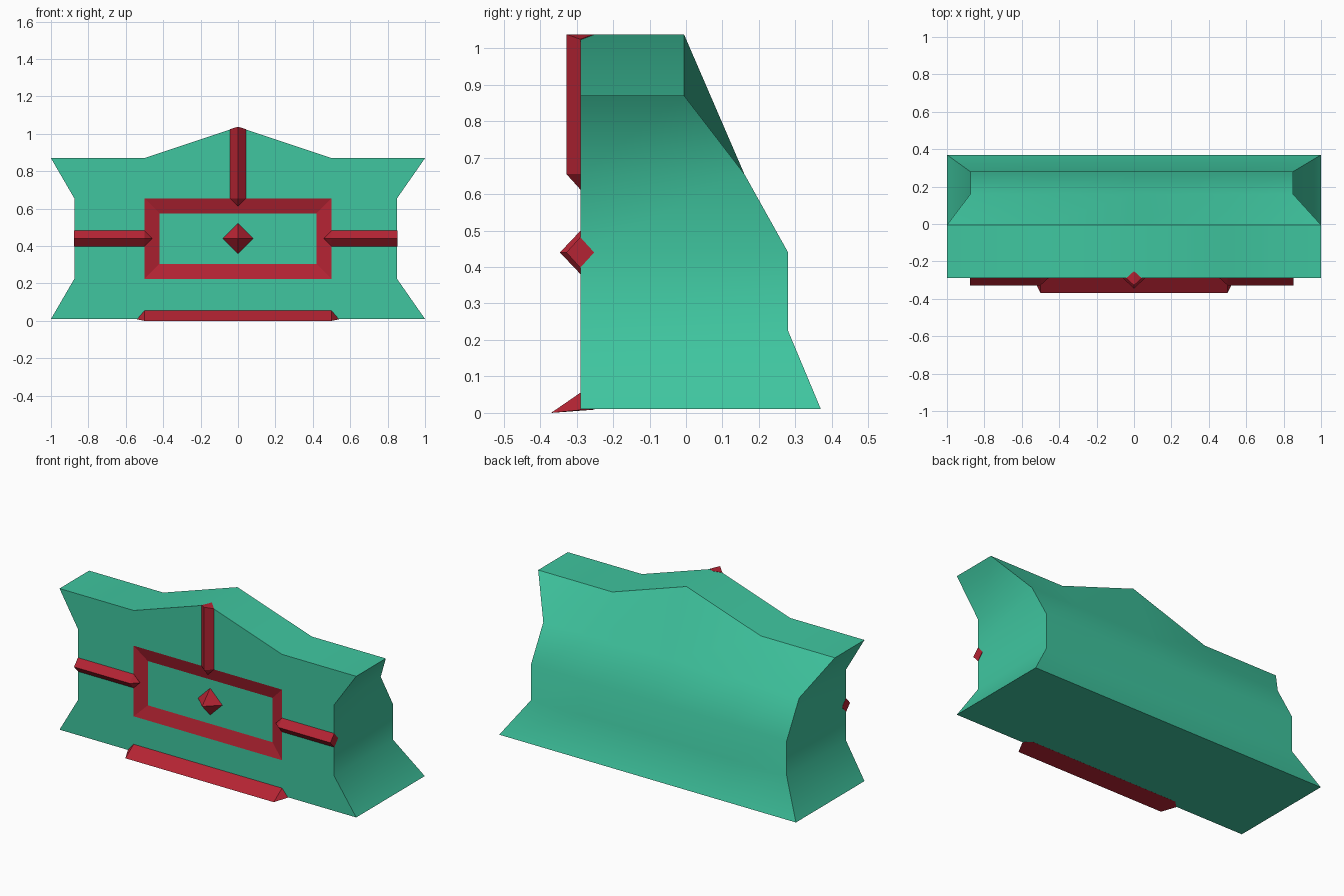
import bpy, bmesh, math
from mathutils import Vector

if "Cube" in bpy.data.objects:
    bpy.data.objects.remove(bpy.data.objects["Cube"])


def material(name, rgb):
    m = bpy.data.materials.new(name)
    m.diffuse_color = (*rgb, 1)
    m.use_nodes = True
    m.node_tree.nodes["Principled BSDF"].inputs["Base Color"].default_value = m.diffuse_color
    return m


GREEN = material("sea green", (0.05, 0.565, 0.35))
RED = material("deep red", (0.456, 0.017, 0.033))


def finish(bm, name, mats):
    mesh = bpy.data.meshes.new(name)
    bm.to_mesh(mesh)
    bm.free()
    for m in mats:
        mesh.materials.append(m)
    ob = bpy.data.objects.new(name, mesh)
    bpy.context.collection.objects.link(ob)
    return ob


# Main block: front and back grids joined into a closed shell
FRONT = -0.29
rows = [  # z, left x, right x, back y
    (0.01, -1, 1, 0.37), (0.225, -0.875, 0.85, 0.28), (0.44, -0.875, 0.85, 0.28),
    (0.655, -0.875, 0.85, 0.16), (0.87, -1, 1, -0.005)]
bm = bmesh.new()
F, B = [], []
for r, (z, xl, xr, yb) in enumerate(rows):
    xs = (xl, -0.5, 0, 0.5, xr)
    zs = [1.037 if r == 4 and c == 2 else z for c in range(5)]
    F.append([bm.verts.new((x, FRONT, h)) for x, h in zip(xs, zs)])
    B.append([bm.verts.new((x, yb, h)) for x, h in zip(xs, zs)])
panel = []
for r in range(4):
    for c in range(4):
        f = bm.faces.new((F[r][c], F[r][c + 1], F[r + 1][c + 1], F[r + 1][c]))
        if r in (1, 2) and c in (1, 2):
            panel.append(f)
        bm.faces.new((B[r][c + 1], B[r][c], B[r + 1][c], B[r + 1][c + 1]))
    for c in (0, 4):
        bm.faces.new((F[r][c], F[r + 1][c], B[r + 1][c], B[r][c]))
for c in range(4):
    for r in (0, 4):
        bm.faces.new((F[r][c], F[r][c + 1], B[r][c + 1], B[r][c]))
bmesh.ops.recalc_face_normals(bm, faces=bm.faces)

# Recessed panel with a red sloping frame
border = bmesh.ops.inset_region(bm, faces=panel, thickness=0.08, depth=-0.022,
                                use_even_offset=True)["faces"]
for f in border:
    f.material_index = 1
bm.normal_update()
for f in bm.faces:
    f.smooth = f.normal.y > -0.9
for e in bm.edges:
    e.smooth = e.calc_face_angle(0) < math.radians(45)
finish(bm, "block_body", [GREEN, RED])


# Red bars: convex hull of two cross-sections plus optional pointed tips
def hull(name, points):
    bm = bmesh.new()
    for p in points:
        bm.verts.new(p)
    bmesh.ops.convex_hull(bm, input=bm.verts)
    bmesh.ops.dissolve_limit(bm, angle_limit=0.01, verts=bm.verts, edges=bm.edges)
    bmesh.ops.recalc_face_normals(bm, faces=bm.faces)
    finish(bm, name, [RED])


R = 0.042
Y = Vector((0, 1, 0))


def diamond(center, side):
    c, s = Vector(center), Vector(side)
    return [c + Y * 0.038, c - Y * 0.038, c + s * R, c - s * R]


# Side bars running from the outer walls to the frame
for name, s, outer in (("left_bar", -1, 0.876), ("right_bar", 1, 0.852)):
    hull(name, diamond((s * outer, FRONT, 0.44), (0, 0, 1))
         + diamond((s * 0.5, FRONT, 0.44), (0, 0, 1)) + [(s * 0.458, FRONT, 0.44)])

# Upright bar, its top follows the peak
top = diamond((0, FRONT, 1.038), (1, 0, 0))
for p in top[2:]:
    p.z -= 0.013
hull("upright_bar", top + diamond((0, FRONT, 0.655), (1, 0, 0)) + [(0, FRONT, 0.613)])

# Sloping step along the foot
foot = [(s * 0.5, y, z) for s in (-1, 1)
        for y, z in ((FRONT, 0.055), (-0.37, 0.0), (-0.25, 0.009))]
hull("foot_step", foot + [(s * 0.54, FRONT, 0.008) for s in (-1, 1)])

# Gem in the middle of the panel
gem = Vector((0, -0.267, 0.44))
hull("centre_gem", [gem + Vector(d) * 0.083 * s for s in (-1, 1)
                    for d in ((1, 0, 0), (0, 0.95, 0), (0, 0, 1))])
